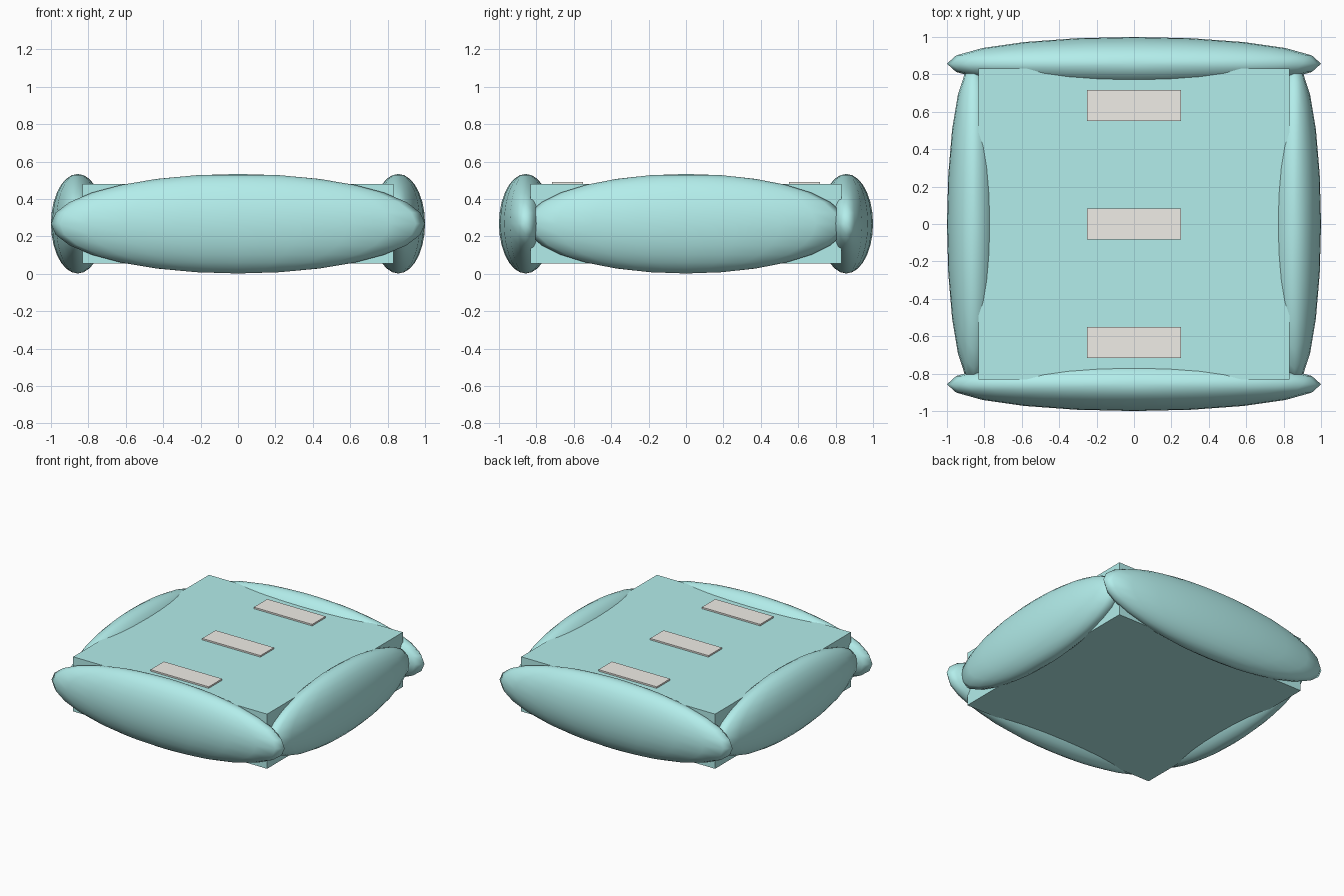
import bpy

if "Cube" in bpy.data.objects:
    bpy.data.objects.remove(bpy.data.objects["Cube"])

CZ = 0.268        # mid height of the cushion
OFFSET = 0.857    # distance of the padded rims from the centre


def material(name, rgb):
    m = bpy.data.materials.new(name)
    m.diffuse_color = (*rgb, 1)
    m.use_nodes = True
    m.node_tree.nodes["Principled BSDF"].inputs["Base Color"].default_value = m.diffuse_color
    return m


teal = material("teal_fabric", (0.45, 0.85, 0.83))
cream = material("cream_strip", (0.87, 0.85, 0.80))


def finish(name, scale, mat):
    o = bpy.context.object
    o.name = name
    o.scale = scale
    o.data.materials.append(mat)
    bpy.ops.object.transform_apply(location=False, rotation=False, scale=True)
    return o


def box(name, loc, size, mat):
    bpy.ops.mesh.primitive_cube_add(size=1, location=loc)
    return finish(name, size, mat)


def pad(name, loc, radii):
    bpy.ops.mesh.primitive_uv_sphere_add(segments=20, ring_count=14, radius=1, location=loc)
    finish(name, radii, teal)
    bpy.ops.object.shade_smooth()


# Square core
box("cushion_core", (0, 0, CZ), (1.664, 1.664, 0.424), teal)

# Puffy rims: long ones front and back, shorter ones on the sides
for sign, end, side in ((-1, "front", "left"), (1, "back", "right")):
    pad(end + "_rim", (0, sign * OFFSET, CZ), (1.0, 0.143, 0.266))
    pad(side + "_rim", (sign * OFFSET, 0, CZ), (0.143, 0.857, 0.266))

# Three thin strips on top
for y, where in ((-0.634, "front"), (0, "middle"), (0.634, "back")):
    box(where + "_strip", (0, y, 0.482), (0.5, 0.164, 0.02), cream)
